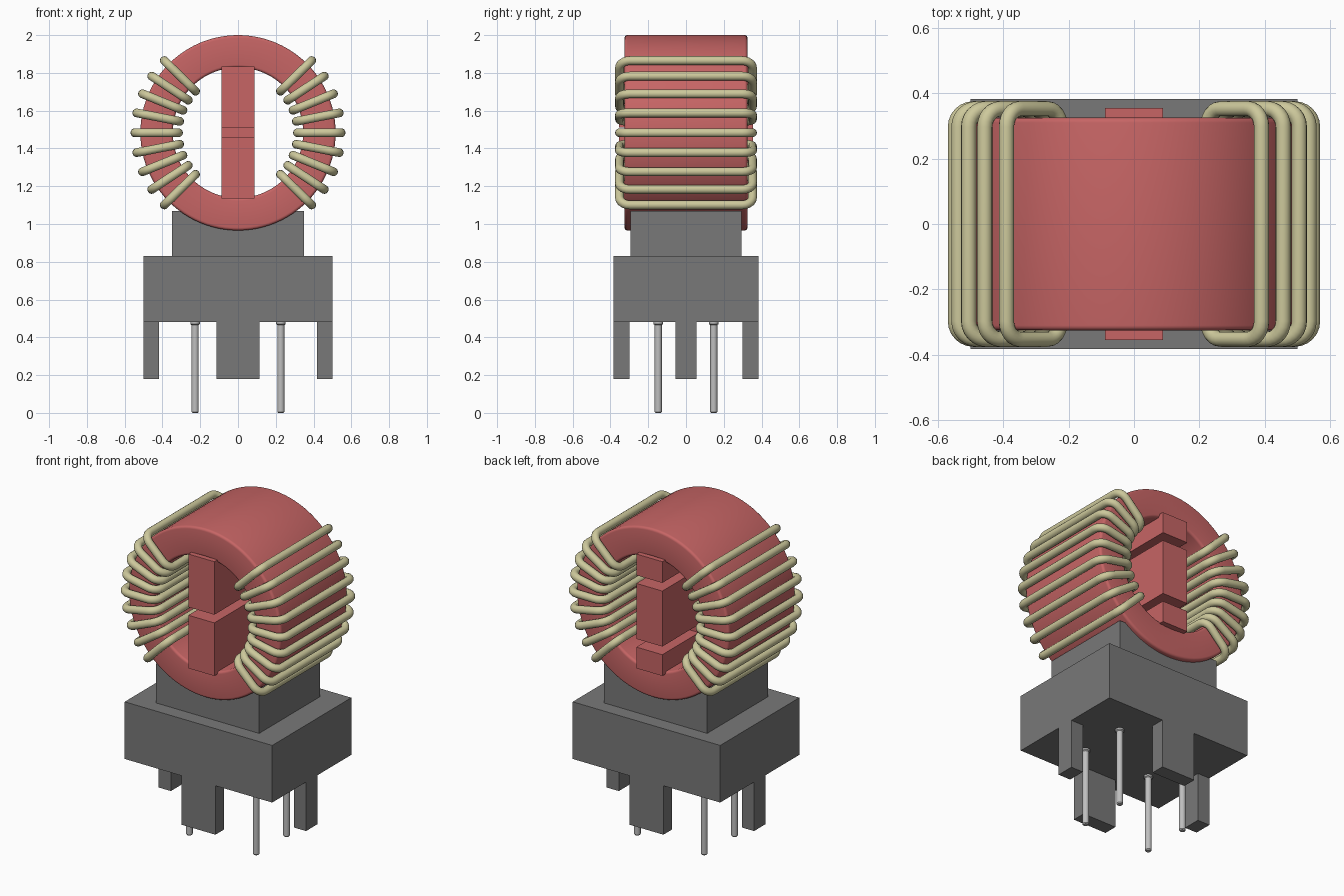
import bpy, bmesh, math
from mathutils import Vector, Matrix

cube = bpy.data.objects.get("Cube")
if cube:
    bpy.data.objects.remove(cube, do_unlink=True)


def material(name, rgb, metallic=0.0):
    m = bpy.data.materials.new(name)
    m.use_nodes = True
    m.diffuse_color = (*rgb, 1)
    m.node_tree.nodes["Principled BSDF"].inputs["Base Color"].default_value = (*rgb, 1)
    return m


RED = material("core red", (0.57, 0.13, 0.13))
GREY = material("base grey", (0.19, 0.19, 0.19))
WIRE = material("wire cream", (0.61, 0.58, 0.33))
PIN = material("pin silver", (0.52, 0.52, 0.52))

CZ = 1.483            # height of the ring centre


def make(name, bm, mat, smooth=False):
    bmesh.ops.recalc_face_normals(bm, faces=bm.faces)
    mesh = bpy.data.meshes.new(name)
    bm.to_mesh(mesh)
    bm.free()
    mesh.materials.append(mat)
    ob = bpy.data.objects.new(name, mesh)
    bpy.context.collection.objects.link(ob)
    if smooth:
        bpy.ops.object.select_all(action='DESELECT')
        ob.select_set(True)
        bpy.context.view_layer.objects.active = ob
        bpy.ops.object.shade_smooth_by_angle(angle=math.radians(35))
    return ob


def box(name, mat, x, y, z):
    """Box from (min, max) pairs on each axis."""
    bm = bmesh.new()
    bmesh.ops.create_cube(bm, size=1)
    for v in bm.verts:
        v.co = [(lo + hi) / 2 + c * (hi - lo) for c, (lo, hi) in zip(v.co, (x, y, z))]
    return make(name, bm, mat)


def rounded_rect(u0, u1, v0, v1, r, steps):
    """Points of a rounded rectangle, counter-clockwise."""
    pts = []
    corners = ((u1 - r, v1 - r), (u0 + r, v1 - r), (u0 + r, v0 + r), (u1 - r, v0 + r))
    for q, (cu, cv) in enumerate(corners):
        for i in range(steps + 1):
            a = math.pi / 2 * (q + i / steps)
            pts.append((cu + r * math.cos(a), cv + r * math.sin(a)))
    return pts


def lathe(name, mat, profile, axis, centre, segs, closed):
    """Spin a profile lying in the xz or xy plane around an axis."""
    bm = bmesh.new()
    verts = [bm.verts.new(p) for p in profile]
    edges = [bm.edges.new(p) for p in zip(verts, verts[1:])]
    if closed:
        edges.append(bm.edges.new((verts[-1], verts[0])))
    bmesh.ops.spin(bm, geom=verts + edges, cent=centre, axis=axis,
                   angle=2 * math.pi, steps=segs, use_duplicate=False)
    bmesh.ops.remove_doubles(bm, verts=bm.verts, dist=1e-5)
    return make(name, bm, mat, True)


# Ring core with softened rims
profile = [(u, v, CZ) for u, v in rounded_rect(0.345, 0.517, -0.325, 0.325, 0.015, 4)]
lathe("ring_core", RED, profile, (0, 1, 0), (0, 0, CZ), 96, True)

# Interlocking divider: two blocks in front, three at the back
for i, z in enumerate(((1.135, 1.46), (1.51, 1.835))):
    box(f"divider_front_{i + 1}", RED, (-0.088, 0.088), (-0.355, 0), z)
for i, z in enumerate(((1.135, 1.265), (1.315, 1.655), (1.705, 1.835))):
    box(f"divider_back_{i + 1}", RED, (-0.088, 0.088), (0, 0.355), z)


# Wire turns: round tube swept along a rounded rectangle in a radial plane
def wire_turn(name, angle):
    path = rounded_rect(0.315, 0.546, -0.352, 0.352, 0.055, 6)
    n, sides, rad = len(path), 14, 0.0235
    bm = bmesh.new()
    rings = []
    for i, (u, v) in enumerate(path):
        tangent = Vector(path[(i + 1) % n]) - Vector(path[i - 1])
        # on the straight runs the tangent comes from the corner arcs themselves
        q, k = divmod(i, 7)
        a = math.pi / 2 * (q + k / 6)
        normal = Vector((math.cos(a), math.sin(a), 0))
        rings.append([bm.verts.new(Vector((u, v, 0)) + rad * (
            math.cos(t) * normal + Vector((0, 0, math.sin(t)))))
            for t in (2 * math.pi * s / sides for s in range(sides))])
    for i in range(n):
        a, b = rings[i], rings[(i + 1) % n]
        for s in range(sides):
            t = (s + 1) % sides
            bm.faces.new((a[s], a[t], b[t], b[s]))
    bm.transform(Matrix.Translation((0, 0, CZ)) @ Matrix.Rotation(-angle, 4, 'Y'))
    make(name, bm, WIRE, True)


for side, start in (("left", 0), ("right", math.pi)):
    for i in range(9):
        wire_turn(f"wire_{side}_{i + 1}", start + math.radians(11.1 * (i - 4)))

# Stepped base
box("saddle_block", GREY, (-0.35, 0.35), (-0.295, 0.295), (0.82, 1.07))
box("base_block", GREY, (-0.5, 0.5), (-0.383, 0.383), (0.48, 0.83))

# Feet in the middle of each side
for s, fb, lr in ((-1, "front", "right"), (1, "back", "left")):
    box(f"foot_{fb}", GREY, (-0.115, 0.115), sorted((s * 0.298, s * 0.383)), (0.18, 0.48))
    box(f"foot_{lr}", GREY, sorted((s * 0.417, s * 0.5)), (-0.055, 0.055), (0.18, 0.48))

# Pins with a small collar where they meet the base
for px in (-0.227, 0.227):
    for py in (-0.147, 0.147):
        shape = ((0, 0), (0.014, 0), (0.019, 0.006), (0.019, 0.465), (0.025, 0.47), (0.025, 0.485), (0, 0.485))
        name = f"pin_{'front' if py < 0 else 'back'}_{'left' if px > 0 else 'right'}"
        lathe(name, PIN, [(px + r, py, z) for r, z in shape],
              (0, 0, 1), (px, py, 0), 20, False)
